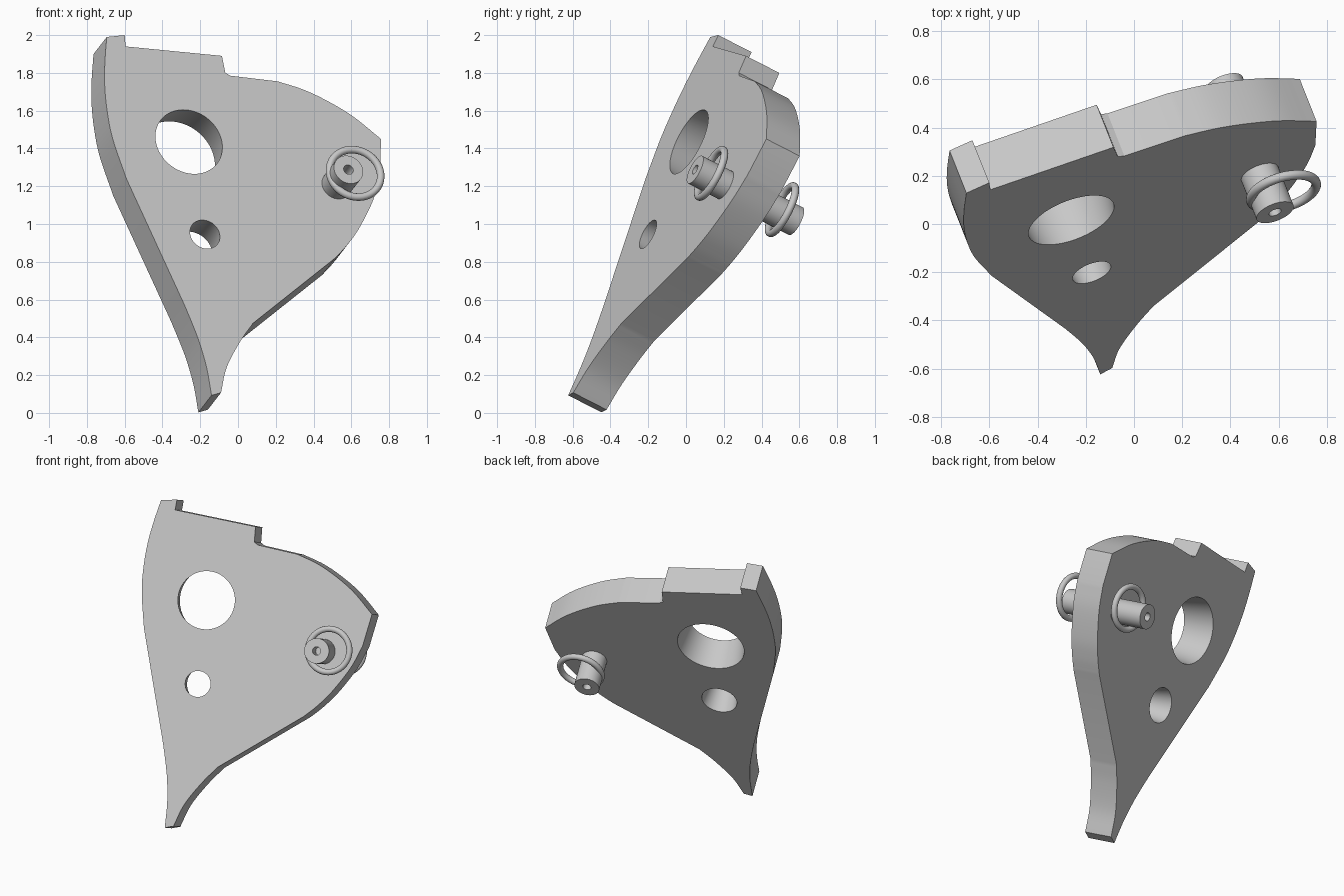
import bpy, bmesh, math
from mathutils import Vector, Matrix

cube = bpy.data.objects.get("Cube")
if cube:
    bpy.data.objects.remove(cube, do_unlink=True)

NORMAL = Vector((0.333, -0.84, 0.43)).normalized()   # direction the plate faces
THICK = 0.21
STEPS = 6

grey = bpy.data.materials.new("plain_grey")
grey.use_nodes = True
colour = (0.58, 0.58, 0.58, 1)
grey.diffuse_color = colour
grey.node_tree.nodes["Principled BSDF"].inputs["Base Color"].default_value = colour


def on_plate(x, z):
    """Point on the sloping front face for a given x and z."""
    return Vector((x, -0.616 + 0.395 * x + 0.512 * z, z))


def smooth_run(pts):
    """Catmull-Rom curve through a run of 2D points."""
    p = [Vector(q) for q in pts]
    p = [2 * p[0] - p[1]] + p + [2 * p[-1] - p[-2]]
    out = []
    for a, b, c, d in zip(p, p[1:], p[2:], p[3:]):
        for i in range(STEPS):
            t = i / STEPS
            out.append(0.5 * (2 * b + (c - a) * t + (2 * a - 5 * b + 4 * c - d) * t ** 2
                              + (3 * b - a - 3 * c + d) * t ** 3))
    return out + [p[-2]]


def finish(name, bm):
    bmesh.ops.recalc_face_normals(bm, faces=bm.faces)
    mesh = bpy.data.meshes.new(name)
    bm.to_mesh(mesh)
    bm.free()
    mesh.materials.append(grey)
    obj = bpy.data.objects.new(name, mesh)
    bpy.context.collection.objects.link(obj)
    return obj


def shade(obj):
    bpy.ops.object.select_all(action='DESELECT')
    obj.select_set(True)
    bpy.context.view_layer.objects.active = obj
    bpy.ops.object.shade_smooth_by_angle(angle=math.radians(25))


def frame(centre, axis):
    return Matrix.Translation(centre) @ axis.to_track_quat('Z', 'Y').to_matrix().to_4x4()


def lathe(name, profile, centre, axis, segments=48, closed=False):
    """Spin a (radius, height) profile round an axis."""
    bm = bmesh.new()
    verts = [bm.verts.new((r, 0, h)) for r, h in profile]
    edges = [bm.edges.new(pair) for pair in zip(verts, verts[1:])]
    if closed:
        edges.append(bm.edges.new((verts[-1], verts[0])))
    bmesh.ops.spin(bm, geom=verts + edges, cent=(0, 0, 0), axis=(0, 0, 1),
                   angle=math.tau, steps=segments, use_duplicate=False)
    bmesh.ops.remove_doubles(bm, verts=bm.verts, dist=0.0005)
    bm.transform(frame(centre, axis))
    return finish(name, bm)


# Plate outline as runs, anticlockwise from the bottom tip
right_flank = smooth_run([(-0.09, 0.107), (-0.06, 0.24), (0.01, 0.375), (0.08, 0.475)])
right_belly = smooth_run([(0.515, 0.82), (0.575, 0.885), (0.64, 0.975), (0.715, 1.125), (0.752, 1.26)])
shoulder = smooth_run([(0.757, 1.45), (0.615, 1.565), (0.485, 1.645), (0.35, 1.71), (0.21, 1.755)])
notch = [(-0.04, 1.785), (-0.067, 1.80), (-0.085, 1.89), (-0.595, 1.94), (-0.6, 2.0)]
left_belly = smooth_run([(-0.695, 1.99), (-0.705, 1.85), (-0.705, 1.72), (-0.69, 1.58),
                         (-0.66, 1.44), (-0.59, 1.238)])
left_flank = smooth_run([(-0.285, 0.575), (-0.235, 0.455), (-0.2, 0.36), (-0.165, 0.235), (-0.14, 0.093)])
outline = right_flank + right_belly + shoulder + notch + left_belly + left_flank

bm = bmesh.new()
face = bm.faces.new([bm.verts.new(on_plate(*p)) for p in outline])
extruded = bmesh.ops.extrude_face_region(bm, geom=[face], use_keep_orig=True)
moved = [g for g in extruded["geom"] if isinstance(g, bmesh.types.BMVert)]
bmesh.ops.translate(bm, verts=moved, vec=-NORMAL * THICK)
plate = finish("plate", bm)

# Two round holes that flare towards the back of the plate
FLARE = 0.016
for label, x, z, r in [("large", -0.26, 1.435, 0.188), ("small", -0.175, 0.945, 0.084)]:
    profile = [(0, -THICK), (r + 3 * FLARE, -THICK), (r - FLARE, THICK), (0, THICK)]
    cutter = lathe(label + "_hole_cutter", profile, on_plate(x, z) - NORMAL * THICK / 2, NORMAL, 64)
    cutter.hide_render = True
    mod = plate.modifiers.new(label + "_hole", 'BOOLEAN')
    mod.operation = 'DIFFERENCE'
    mod.solver = 'EXACT'
    mod.object = cutter
    bpy.context.view_layer.objects.active = plate
    bpy.ops.object.modifier_apply(modifier=mod.name)
    bpy.data.objects.remove(cutter, do_unlink=True)
shade(plate)

# Cross pin with a blind bore in each end
pin_end = Vector((0.585, 0.048, 1.288))
length, radius, bore, depth = 0.635, 0.082, 0.027, 0.1
half = [(0, length / 2 - depth), (bore, length / 2 - depth), (bore, length / 2), (radius, length / 2)]
pin_profile = half + [(r, -h) for r, h in reversed(half)]
shade(lathe("pin", pin_profile, pin_end - NORMAL * length / 2, NORMAL))

# Rings threaded through both ends of the pin
ring_axis = Vector((0.25, -0.86, 0.44)).normalized()
ring_centre = Vector((0.62, 0.133, 1.268))
ring_radius, wire = 0.14, 0.02
tube = [(ring_radius + wire * math.cos(a), wire * math.sin(a))
        for a in (i * math.tau / 16 for i in range(16))]
for name, shift in [("front_ring", 0), ("back_ring", 0.447)]:
    shade(lathe(name, tube, ring_centre - NORMAL * shift, ring_axis, closed=True))
